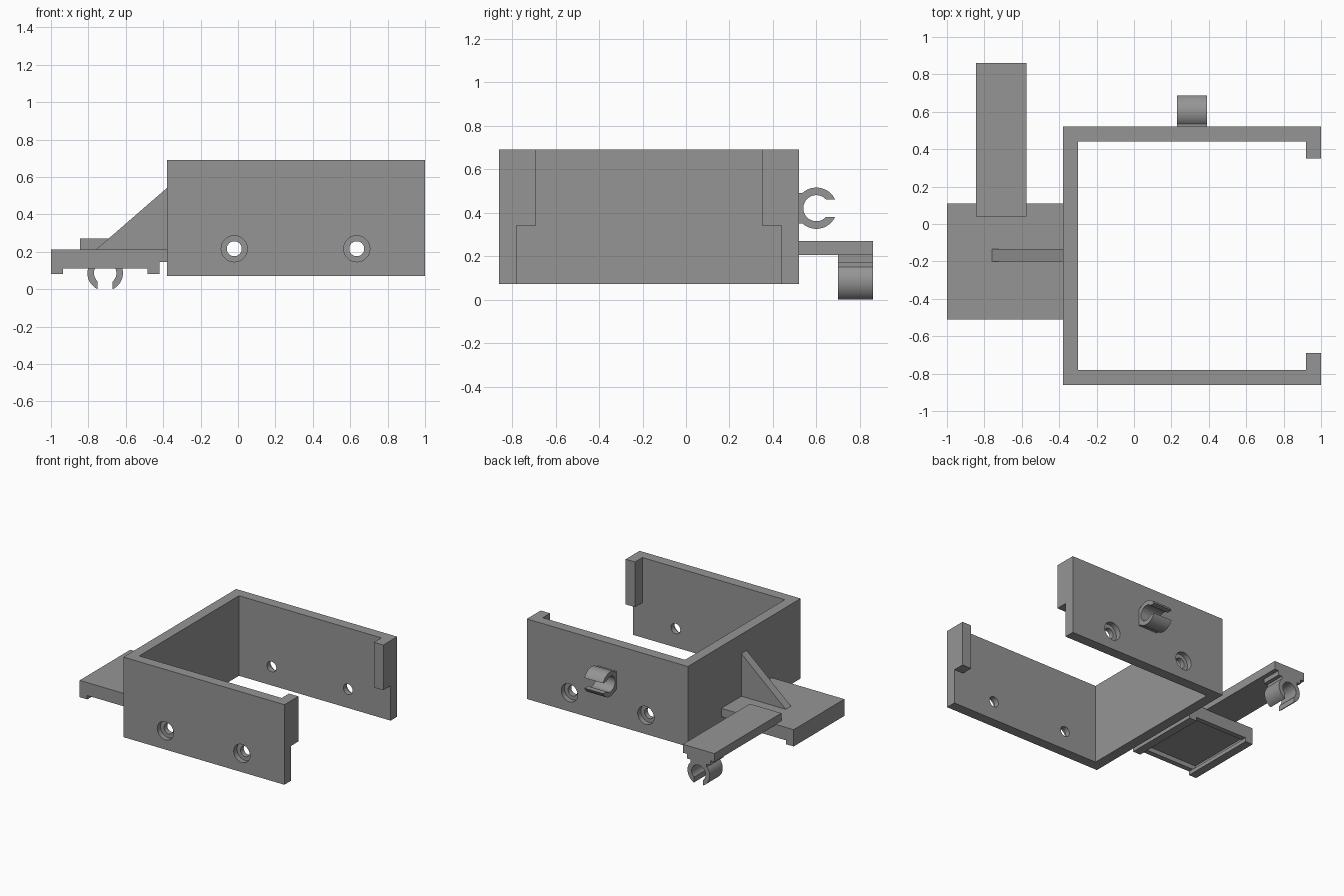
import bpy, bmesh, math
from mathutils import Vector

if "Cube" in bpy.data.objects:
    bpy.data.objects.remove(bpy.data.objects["Cube"])

grey = bpy.data.materials.new("plain grey")
grey.diffuse_color = (0.3, 0.3, 0.3, 1)
grey.use_nodes = True
grey.node_tree.nodes["Principled BSDF"].inputs["Base Color"].default_value = grey.diffuse_color


def prism(name, outline, axis, lo, hi):
    """Extrude a 2D outline along x, y or z between lo and hi."""
    place = {"x": lambda a, b, t: (t, a, b),
             "y": lambda a, b, t: (a, t, b),
             "z": lambda a, b, t: (a, b, t)}[axis]
    bm = bmesh.new()
    face = bm.faces.new([bm.verts.new(place(a, b, lo)) for a, b in outline])
    top = bmesh.ops.extrude_face_region(bm, geom=[face])["geom"]
    shift = Vector(place(0, 0, hi - lo))
    bmesh.ops.translate(bm, vec=shift, verts=[v for v in top if isinstance(v, bmesh.types.BMVert)])
    bmesh.ops.recalc_face_normals(bm, faces=bm.faces)
    mesh = bpy.data.meshes.new(name)
    bm.to_mesh(mesh)
    bm.free()
    mesh.materials.append(grey)
    ob = bpy.data.objects.new(name, mesh)
    bpy.context.collection.objects.link(ob)
    return ob


def box(name, x0, x1, y0, y1, z0, z1):
    return prism(name, [(x0, y0), (x1, y0), (x1, y1), (x0, y1)], "z", z0, z1)


def circle(cx, cz, r, n=32):
    return [(cx + r * math.cos(2 * math.pi * i / n), cz + r * math.sin(2 * math.pi * i / n))
            for i in range(n)]


def smooth(ob):
    bpy.ops.object.select_all(action="DESELECT")
    ob.select_set(True)
    bpy.context.view_layer.objects.active = ob
    bpy.ops.object.shade_smooth_by_angle(angle=math.radians(30))


def arc(r, a, b, n=20):
    return [(r * math.cos(a + (b - a) * i / n), r * math.sin(a + (b - a) * i / n))
            for i in range(n + 1)]


def clip_outline(base):
    """C-shaped clip opening toward +u, with a flat stem reaching u = -base."""
    R, r, gap, stem = 0.095, 0.06, 0.04, 0.07
    a, b, s = math.asin(gap / R), math.asin(gap / r), math.pi - math.asin(stem / R)
    upper = arc(R, a, s)
    lower = [(u, -v) for u, v in reversed(upper)]
    return upper + [(-base, stem), (-base, -stem)] + lower + arc(r, 2 * math.pi - b, b, 32)


# Open frame with three walls
frame = prism("frame", [(1, -0.86), (1, -0.78), (-0.30, -0.78), (-0.30, 0.44), (1, 0.44),
                        (1, 0.52), (-0.38, 0.52), (-0.38, -0.86)], "z", 0.08, 0.70)

# Counterbored screw holes in both long walls
for x in (-0.02, 0.635):
    for r, y0, y1 in ((0.04, -1.1, 0.9), (0.07, -1.1, -0.82), (0.07, 0.48, 0.9)):
        cutter = prism("hole_cutter", circle(x, 0.225, r), "y", y0, y1)
        cutter.hide_render = True
        mod = frame.modifiers.new("hole", "BOOLEAN")
        mod.operation, mod.solver, mod.object = "DIFFERENCE", "EXACT", cutter
        bpy.context.view_layer.objects.active = frame
        bpy.ops.object.modifier_apply(modifier=mod.name)
        bpy.data.objects.remove(cutter)
smooth(frame)

# Retaining lips at the open end
box("front_lip", 0.92, 1, -0.78, -0.69, 0.35, 0.70)
box("back_lip", 0.92, 1, 0.35, 0.44, 0.35, 0.70)

# Side plate with a recessed underside
box("side_plate", -1, -0.38, -0.51, 0.11, 0.155, 0.22)
for name, y0 in (("plate_front_rim", -0.51), ("plate_back_rim", 0.07)):
    box(name, -0.96, -0.46, y0, y0 + 0.04, 0.12, 0.155)

# Hooked rails under the plate
for name, x, d in (("outer_rail", -1, 1), ("inner_rail", -0.42, -1)):
    prism(name, [(x, 0.155), (x, 0.09), (x + 0.065 * d, 0.09), (x + 0.065 * d, 0.12),
                 (x + 0.04 * d, 0.12), (x + 0.04 * d, 0.155)], "y", -0.51, 0.11)

# Triangular brace between plate and frame
prism("brace", [(-0.76, 0.22), (-0.38, 0.22), (-0.38, 0.55)], "y", -0.20, -0.135)

# Arm reaching backward with a mounting pad
box("arm", -0.845, -0.575, 0.04, 0.86, 0.215, 0.28)
box("arm_pad", -0.81, -0.61, 0.70, 0.86, 0.18, 0.215)

# Cable clips: one on the back wall, one below the arm
smooth(prism("wall_clip", [(0.60 + u, 0.43 + v) for u, v in clip_outline(0.082)], "x", 0.23, 0.39))
smooth(prism("arm_clip", [(-0.71 + v, 0.095 - u) for u, v in clip_outline(0.087)], "y", 0.70, 0.86))

# Rest the lowest clip tips on the ground
low = min(v.co.z for o in bpy.data.objects for v in o.data.vertices)
for o in bpy.data.objects:
    o.location.z = -low
